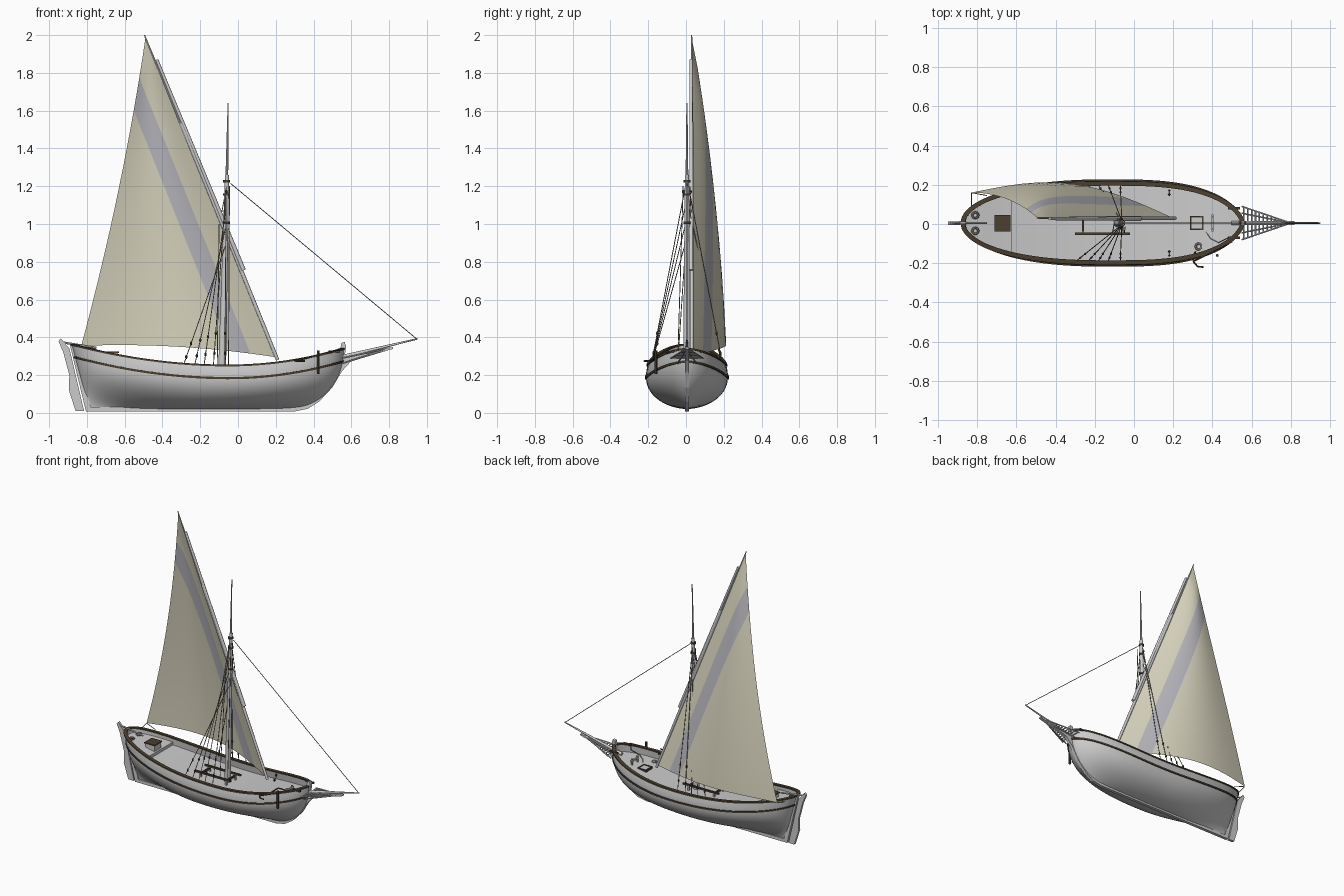
import bpy, bmesh, math
from mathutils import Vector, Matrix

if "Cube" in bpy.data.objects:
    bpy.data.objects.remove(bpy.data.objects["Cube"])

def material(name, rgb):
    m = bpy.data.materials.new(name)
    m.diffuse_color = (*rgb, 1)
    m.use_nodes = True
    m.node_tree.nodes["Principled BSDF"].inputs["Base Color"].default_value = m.diffuse_color
    return m

BROWN = material("dark_wood", (0.07, 0.05, 0.03))
CLOTH = material("sail_cloth", (0.72, 0.69, 0.54))
STRIPE = material("sail_stripe", (0.5, 0.5, 0.54))
ROPE = material("rope", (0.27, 0.25, 0.2))

def finish(name, bm, mats=(), smooth=True, normals=True):
    if normals:
        bmesh.ops.recalc_face_normals(bm, faces=bm.faces)
    me = bpy.data.meshes.new(name)
    bm.to_mesh(me)
    bm.free()
    ob = bpy.data.objects.new(name, me)
    bpy.context.collection.objects.link(ob)
    for m in mats:
        me.materials.append(m)
    if smooth:
        bpy.context.view_layer.objects.active = ob
        ob.select_set(True)
        bpy.ops.object.shade_smooth_by_angle(angle=math.radians(40))
        ob.select_set(False)
    return ob

def rods(name, segs, r, mat=None, r2=None, sides=6):
    bm = bmesh.new()
    for a, b in segs:
        a, b = Vector(a), Vector(b)
        d = b - a
        mx = Matrix.Translation((a + b) / 2) @ d.to_track_quat('Z', 'Y').to_matrix().to_4x4()
        bmesh.ops.create_cone(bm, cap_ends=True, segments=sides, radius1=r,
                              radius2=r if r2 is None else r2, depth=d.length, matrix=mx)
    return finish(name, bm, [mat] if mat else [])

def path(pts):
    return list(zip(pts[:-1], pts[1:]))

def boxes(name, items, mat=None):
    bm = bmesh.new()
    for c, s in items:
        bmesh.ops.create_cube(bm, size=1, matrix=Matrix.Translation(c) @ Matrix.Diagonal((*s, 1)))
    return finish(name, bm, [mat] if mat else [], False)

def beads(name, pts, s, mat):
    bm = bmesh.new()
    for p in pts:
        bmesh.ops.create_uvsphere(bm, u_segments=8, v_segments=6, radius=1,
                                  matrix=Matrix.Translation(p) @ Matrix.Diagonal((*s, 1)))
    return finish(name, bm, [mat])

def plate(name, outline, thick):
    bm = bmesh.new()
    f = bm.faces.new([bm.verts.new((x, -thick / 2, z)) for x, z in outline])
    ext = bmesh.ops.extrude_face_region(bm, geom=[f])["geom"]
    bmesh.ops.translate(bm, vec=(0, thick, 0), verts=[v for v in ext if isinstance(v, bmesh.types.BMVert)])
    return finish(name, bm, smooth=False)

# Hull shape: u runs stern to bow, dz is the drop below the sheer line
N = 48
US = [(1 - math.cos(math.pi * i / N)) / 2 for i in range(N + 1)]

def sheer(x):
    d = x + 0.05
    return 0.25 + (0.085 * (d / 0.6) ** 2 if d > 0 else 0.11 * (d / 0.83) ** 2)

def hull_point(u, dz):
    top = sheer(-0.88 + 1.44 * u)
    z = top - dz
    v = min(1, max(0, (z - 0.02) / (top - 0.02)))
    xs = -0.79 - 0.09 * v
    xb = 0.30 + 0.26 * (1 - (1 - v) ** 2.2) ** 0.6
    if u < 0.52:
        q = (0.52 - u) / 0.52
        b, k = math.sqrt(max(0, 1 - q ** 2.4)), 1 + 2.4 * q * q
    else:
        q = (u - 0.52) / 0.48
        b, k = max(0, 1 - q ** 3) ** 0.6, 1 + 0.7 * q * q
    f = (1 - (1 - min(v / 0.75, 1)) ** 2.2) ** (0.55 * k)
    if v > 0.75:
        f *= 1 - 0.04 * ((v - 0.75) / 0.25) ** 2
    return Vector((xs + (xb - xs) * u, 0.217 * b * f, z))

def contour(dz, off):
    side = [hull_point(u, dz) for u in US]
    ring = side + [Vector((p.x, -p.y, p.z)) for p in side[-2:0:-1]]
    out = []
    for i, p in enumerate(ring):
        t = ring[(i + 1) % len(ring)] - ring[i - 1]
        n = Vector((t.y, -t.x, 0)).normalized() * off
        q = p + n
        if p.y * q.y < 0:
            q.y = 0
        out.append(q)
    return out

def strip(name, rings, mat=None, closed=True):
    bm = bmesh.new()
    vs = [[bm.verts.new(p) for p in r] for r in rings]
    n = len(vs[0])
    for a, b in zip(vs, vs[1:] + vs[:1] if closed else vs[1:]):
        for i in range(n):
            bm.faces.new((a[i], a[(i + 1) % n], b[(i + 1) % n], b[i]))
    return finish(name, bm, [mat] if mat else [])

# Hull skin, keel to rail
bm = bmesh.new()
M = 16
grid = []
for u in US:
    top = sheer(-0.88 + 1.44 * u)
    half = [hull_point(u, (top - 0.02) * (1 - (j / M) ** 1.6)) for j in range(M + 1)]
    row = [Vector((p.x, -p.y, p.z)) for p in half[:0:-1]] + half
    grid.append([bm.verts.new(p) for p in row])
for a, b in zip(grid, grid[1:]):
    for j in range(2 * M):
        bm.faces.new((a[j], a[j + 1], b[j + 1], b[j]))
bmesh.ops.remove_doubles(bm, verts=bm.verts, dist=0.0002)
finish("hull", bm)

# Bulwark inside, rail cap and wale
strip("bulwark_inside", [contour(0, 0.012), contour(0.055, 0.012)], closed=False)
strip("rail_cap", [contour(-0.006, -0.005), contour(-0.006, 0.018), contour(0.004, 0.018), contour(0.004, -0.005)], BROWN)
strip("wale", [contour(0.06, -0.006), contour(0.06, 0.003), contour(0.072, 0.003), contour(0.072, -0.006)], BROWN)

# Decks
def deck(name, dz, limit):
    ring = contour(dz, 0.011)
    bm = bmesh.new()
    pairs = [(ring[i], ring[(2 * N - i) % (2 * N)]) for i in range(N + 1) if ring[i].x < limit]
    rows = [[bm.verts.new(a), bm.verts.new(b)] for a, b in pairs]
    if limit < 0:
        rows.append([bm.verts.new(v.co - Vector((0, 0, 0.03))) for v in rows[-1]])
    for a, b in zip(rows, rows[1:]):
        bm.faces.new((a[0], b[0], b[1], a[1]))
    finish(name, bm, smooth=False)
deck("main_deck", 0.052, 9)
deck("aft_deck", 0.03, -0.61)

# Keel with stem, knee and sternpost; rudder and tiller
plate("keel_and_stem", [(-0.805, 0.008), (0.3, 0.008), (0.37, 0.022), (0.43, 0.06), (0.5, 0.135), (0.55, 0.22), (0.6, 0.275),
      (0.7, 0.307), (0.82, 0.338), (0.82, 0.348), (0.7, 0.328), (0.565, 0.30), (0.572, 0.35), (0.565, 0.375), (0.547, 0.37),
      (0.535, 0.3), (0.5, 0.2), (0.42, 0.09), (0.3, 0.03), (-0.78, 0.03), (-0.865, 0.36), (-0.89, 0.36)], 0.022)
plate("rudder", [(-0.815, 0.01), (-0.86, 0.01), (-0.895, 0.12), (-0.893, 0.2), (-0.925, 0.32), (-0.95, 0.38), (-0.938, 0.395),
      (-0.918, 0.37), (-0.892, 0.34)], 0.018)
rods("tiller", path([(-0.94, 0, 0.375), (-0.86, 0, 0.362), (-0.75, 0, 0.345)]), 0.006)

# Bowsprit and beakhead grating
rods("bowsprit", [((0.5, 0, 0.285), (0.95, 0, 0.392))], 0.011, None, 0.004, 10)
head = []
for s in (1, -1):
    head.append(((0.55, s * 0.085, 0.29), (0.8, 0, 0.343)))
    head.append(((0.55, s * 0.05, 0.262), (0.8, 0, 0.338)))
for i in range(11):
    t = i / 12
    x, w, z = 0.56 + 0.24 * t, 0.082 * (1 - t), 0.292 + 0.05 * t
    head.append(((x, -w, z), (x, w, z)))
rods("beakhead_grating", head, 0.0045)

# Mast, pole and yard
rods("mast", [((-0.085, 0, 0.19), (-0.058, 0, 1.26))], 0.021, None, 0.011, 12)
rods("pole", [((-0.062, 0, 1.1), (-0.052, 0, 1.64))], 0.009, None, 0.003, 8)
rods("yard_lower", [((0.21, 0.025, 0.28), (-0.3, 0.025, 1.535))], 0.009, None, 0.012, 10)
rods("yard_upper", [((0.03, 0.022, 0.755), (-0.43, 0.022, 1.87))], 0.012, None, 0.008, 10)
rods("yard_tip", [((-0.25, 0.025, 1.4), (-0.495, 0.025, 2.0))], 0.009, None, 0.003, 8)
rods("mast_bands", [((-0.061, 0, z), (-0.061, 0, z + 0.012)) for z in (1.0, 1.15, 1.22)], 0.018, BROWN, None, 12)

# Sail: columns parallel to the yard, striped by column
bm = bmesh.new()
cols = [0, 0.065, 0.13, 0.18, 0.235] + [0.235 + 0.765 * i / 12 for i in range(1, 13)]
S = 28
rows = []
for b in cols:
    leech = Vector((-0.49 - 0.34 * b + 0.1 * b * (1 - b), 1.985 - 1.63 * b))
    foot = Vector((0.2 - 1.03 * b, 0.295 + 0.06 * b + 0.1 * b * (1 - b)))
    row = []
    for i in range(S + 1):
        s = i / S
        p = leech.lerp(foot, s)
        t = 1 - (1 - b) * (1 - s)
        c = b / t if t else 0
        y = 0.025 + 0.13 * math.sin(t * math.pi / 2) * c + 0.11 * math.sin(math.pi * c) * t ** 0.7
        row.append(bm.verts.new((p.x, y, p.y)))
    rows.append(row)
for j, (a, c) in enumerate(zip(rows, rows[1:])):
    for i in range(S):
        f = bm.faces.new((a[i], a[i + 1], c[i + 1], c[i]))
        f.material_index = 1 if j in (2, 3) else 0
bmesh.ops.remove_doubles(bm, verts=bm.verts, dist=0.0002)
finish("sail", bm, [CLOTH, STRIPE])

# Stay, shrouds, halyards and sheet
lines = [((-0.04, 0, 1.215), (0.945, 0, 0.392))]
knots = []
for s in (1, -1):
    for x, z in ((-0.29, 0.9), (-0.23, 1.0), (-0.18, 1.1), (-0.13, 1.2), (-0.07, 1.2)):
        a, b = Vector((-0.062, s * 0.008, z)), Vector((x, s * 0.19, 0.25))
        lines.append((a, b))
        knots += [b.lerp(a, 0.07), b.lerp(a, 0.18)]
    lines.append(((0.18, s * 0.17, 0.25), (0.18, s * 0.15, 0.21)))
    knots += [(0.18, s * 0.165, 0.25), (0.18, s * 0.145, 0.225), (-0.062, s * 0.02, 1.17)]
lines += [((-0.045, -0.02, 1.2), (-0.05, -0.05, 0.24)), ((-0.1, 0.0, 1.0), (-0.11, -0.05, 0.24)),
          ((-0.06, 0.015, 1.2), (-0.09, 0.022, 1.04)), ((-0.83, 0.155, 0.355), (-0.83, 0.07, 0.33)),
          ((-0.83, 0.155, 0.355), (-0.75, 0.14, 0.335))]
rods("rigging", lines, 0.0024, ROPE, None, 5)
beads("rigging_blocks", knots, (0.006, 0.006, 0.011), BROWN)

# Pin rail around the mast foot
boxes("pin_rail", [((-0.16, y, 0.238), (0.28, 0.012, 0.012)) for y in (-0.055, 0.055)]
      + [((x, 0, 0.228), (0.012, 0.11, 0.012)) for x in (-0.26, -0.06)], BROWN)
boxes("pin_rail_posts", [((x, y, 0.215), (0.012, 0.012, 0.04)) for x in (-0.26, -0.06) for y in (-0.05, 0.05)])

# Hatches and windlass bar
boxes("aft_hatch_sides", [((-0.67, 0, 0.288), (0.072, 0.074, 0.06))])
boxes("aft_hatch_lid", [((-0.67, 0, 0.321), (0.082, 0.084, 0.008))], BROWN)
boxes("fore_hatch_frame", [((0.32 + d, 0, 0.232), (0.008, 0.07, 0.02)) for d in (-0.03, 0.03)]
      + [((0.32, d, 0.232), (0.06, 0.008, 0.02)) for d in (-0.032, 0.032)], BROWN)
boxes("fore_hatch_cover", [((0.32, 0, 0.23), (0.056, 0.06, 0.016))])
boxes("bow_bitts", [((0.4, 0, 0.275), (0.01, 0.085, 0.012))] + [((0.4, y, 0.26), (0.01, 0.01, 0.06)) for y in (-0.03, 0.03)])

# Anchor with cable
arms = [(0.355, -0.225, 0.275), (0.325, -0.222, 0.275), (0.305, -0.2, 0.276), (0.3, -0.17, 0.278), (0.315, -0.145, 0.28)]
rods("anchor", path(arms) + [((0.305, -0.195, 0.277), (0.5, -0.095, 0.325))], 0.005, BROWN)
rods("anchor_stock", [((0.425, -0.165, 0.205), (0.425, -0.165, 0.33))], 0.008, BROWN)
rods("anchor_cable", path([(0.5, -0.095, 0.325), (0.48, -0.075, 0.29), (0.43, -0.1, 0.26), (0.39, -0.08, 0.245), (0.36, -0.035, 0.235)]), 0.003, ROPE)
boxes("catheads", [((0.51, s * 0.075, 0.325), (0.06, 0.012, 0.012)) for s in (1, -1)], BROWN)

# Coiled ropes
for k, (x, y, z) in enumerate([(-0.81, 0.04, 0.325), (-0.81, -0.04, 0.325), (0.33, -0.12, 0.232)]):
    bpy.ops.mesh.primitive_torus_add(location=(x, y, z), major_radius=0.015, minor_radius=0.006, major_segments=16, minor_segments=6)
    bpy.context.object.name = "rope_coil_%d" % (k + 1)
    bpy.context.object.data.materials.append(ROPE)

# Shift to the measured centreline
for ob in bpy.context.collection.objects:
    ob.location.y += 0.005
